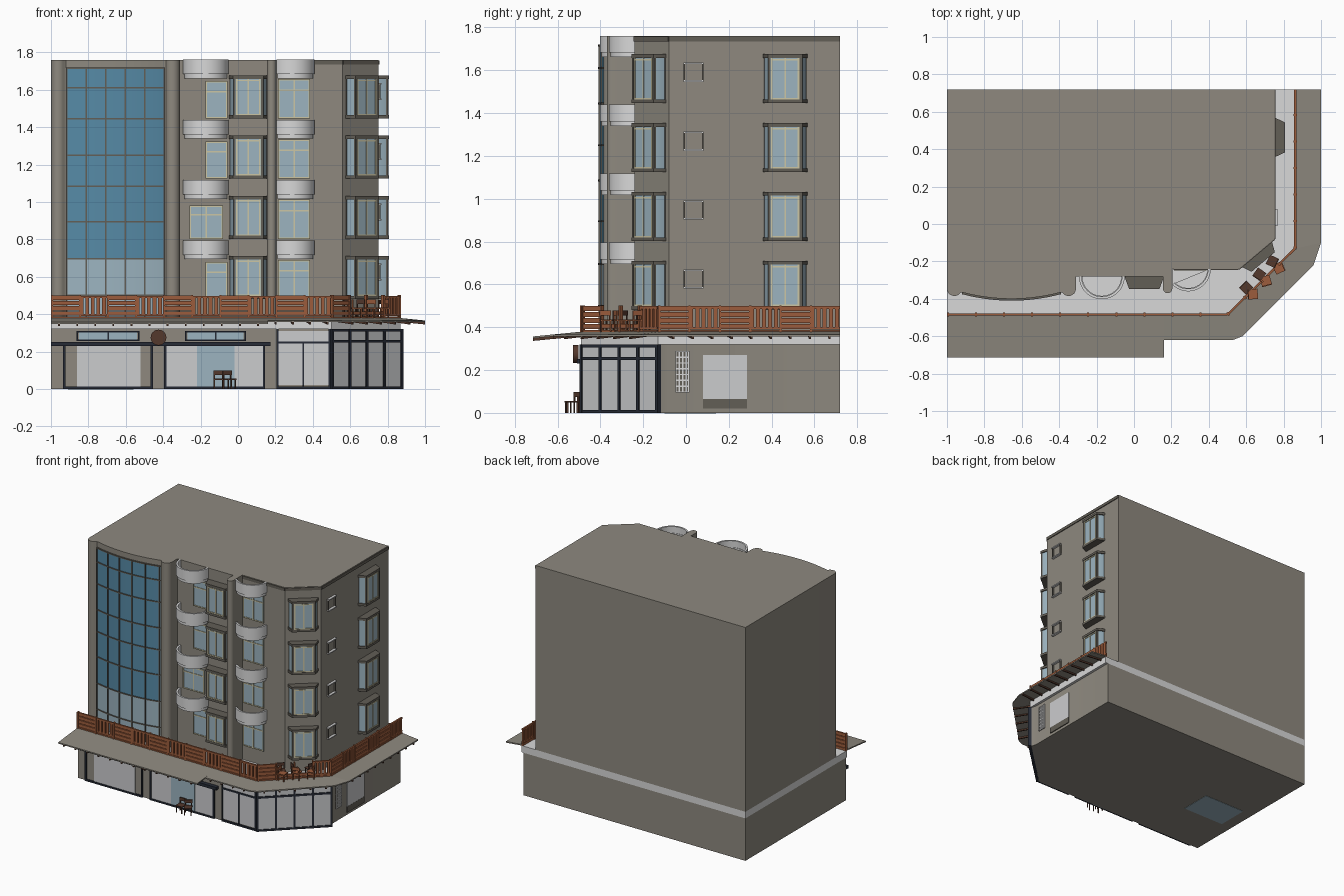
import bpy, bmesh
from math import sin, cos, pi, radians, hypot
from mathutils import Matrix

cube = bpy.data.objects.get("Cube")
if cube:
    bpy.data.objects.remove(cube, do_unlink=True)


def material(name, *rgb):
    lin = [((c / 255 + 0.055) / 1.055) ** 2.4 for c in rgb] + [1]
    m = bpy.data.materials.new(name)
    m.use_nodes = True
    m.diffuse_color = lin
    m.node_tree.nodes["Principled BSDF"].inputs["Base Color"].default_value = lin
    return m


WALL = material("stucco", 142, 137, 127)
WHITE = material("white_concrete", 216, 216, 216)
BLUE = material("curtain_glass", 86, 138, 166)
PALE = material("pale_glass", 156, 180, 192)
SHOP = material("shop_glass", 203, 204, 206)
DARK = material("dark_frame", 38, 43, 54)
WOOD = material("wood", 156, 92, 60)
BROWN = material("dark_wood", 84, 56, 44)
CREAM = material("cream_frame", 204, 198, 165)
CASING = material("casing", 98, 94, 86)
made = []


def build(name, mat, parts, M=Matrix()):
    """Join upright prisms (outline, bottom, top) into one object."""
    bm = bmesh.new()
    for pts, z0, z1 in parts:
        lift = [p[2] if len(p) > 2 else 0 for p in pts]
        lo = [bm.verts.new((p[0], p[1], z0 + d)) for p, d in zip(pts, lift)]
        hi = [bm.verts.new((p[0], p[1], z1 + d)) for p, d in zip(pts, lift)]
        bm.faces.new(lo[::-1])
        bm.faces.new(hi)
        for i in range(len(pts)):
            j = (i + 1) % len(pts)
            bm.faces.new((lo[i], lo[j], hi[j], hi[i]))
    bmesh.ops.recalc_face_normals(bm, faces=bm.faces)
    me = bpy.data.meshes.new(name)
    bm.to_mesh(me)
    bm.free()
    me.materials.append(mat)
    ob = bpy.data.objects.new(name, me)
    ob.matrix_world = M
    bpy.context.collection.objects.link(ob)
    made.append(ob)
    return ob


def box(x0, x1, y0, y1, z0, z1):
    return ([(x0, y0), (x1, y0), (x1, y1), (x0, y1)], z0, z1)


def beam(p, q, t, z0, z1):
    dx, dy = q[0] - p[0], q[1] - p[1]
    k = t / 2 / hypot(dx, dy)
    nx, ny = -dy * k, dx * k
    return ([(p[0] - nx, p[1] - ny), (q[0] - nx, q[1] - ny),
             (q[0] + nx, q[1] + ny), (p[0] + nx, p[1] + ny)], z0, z1)


def lerp(p, q, t):
    return tuple(a + (b - a) * t for a, b in zip(p, q))


def arc(cx, cy, r, a0, a1, n=12):
    angles = [radians(a0 + (a1 - a0) * i / n) for i in range(n + 1)]
    return [(cx + r * cos(a), cy + r * sin(a)) for a in angles]


def at(x, y, z, turn=0):
    return Matrix.Translation((x, y, z)) @ Matrix.Rotation(radians(turn), 4, 'Z')


def bulge(x):
    return -0.365 - 0.035 * (1 - ((x + 0.655) / 0.265) ** 2)


# Main masses
span = [-0.92 + 0.53 * i / 20 for i in range(21)]
tower = ([(-1, 0.72)] + arc(-0.96, -0.345, 0.04, 180, 325, 8)
         + [(x, bulge(x)) for x in span] + arc(-0.35, -0.345, 0.04, 210, 360, 8)
         + [(-0.31, -0.28), (0.155, -0.28)] + arc(0.18, -0.345, 0.025, 180, 360, 8)
         + [(0.205, -0.24), (0.56, -0.24), (0.75, -0.08), (0.75, 0.72)])
build("tower_walls", WALL, [(tower, 0.37, 1.76)])
base = [(-1, 0.72), (-1, -0.48), (0.5, -0.48), (0.865, -0.13), (0.85, -0.085), (0.85, 0.72)]
build("ground_floor_walls", WALL, [(base, 0, 0.32)])
edge = [(-1, -0.49), (0.5, -0.49), (0.87, -0.13), (0.87, 0.72)]
build("terrace_slab", WHITE, [([(-1, 0.72)] + edge, 0.32, 0.37)])
build("roof_trim", CASING, [beam((0.21, -0.241), (0.56, -0.241), 0.01, 1.735, 1.757),
                            beam((0.56, -0.241), (0.751, -0.08), 0.01, 1.735, 1.757),
                            beam((0.751, -0.08), (0.751, 0.72), 0.01, 1.735, 1.757)])
build("floor_light", PALE, [box(-0.91, -0.56, -0.1, 0.14, -0.002, 0.002)])

# Curved curtain wall
def strip(z0, z1, off):
    return ([(x, bulge(x) - off) for x in span] + [(x, bulge(x) + 0.01) for x in span[::-1]], z0, z1)


build("curtain_glass", BLUE, [strip(0.695, 1.715, 0.004)])
build("curtain_lower_glass", PALE, [strip(0.37, 0.695, 0.004)])
bars = [strip(z - 0.004, z + 0.004, 0.01) for z in (0.5, 0.695, 0.895, 1.085, 1.25, 1.445, 1.61, 1.715)]
for i in range(6):
    x = -0.915 + 0.104 * i
    bars.append(box(x - 0.004, x + 0.004, bulge(x) - 0.011, bulge(x) + 0.02, 0.37, 1.715))
build("curtain_mullions", CASING, bars)


# Windows: local x along the wall, local -y outward
def window(name, w, h, M, columns=2):
    build(name + "_pane", PALE, [box(-w / 2, w / 2, -0.005, 0.005, 0, h)], M)
    f = [box(-w / 2, w / 2, -0.009, 0, z, z + 0.008) for z in (0, h * 0.7, h - 0.008)]
    for i in range(columns + 1):
        x = -w / 2 + (w - 0.008) * i / columns
        f.append(box(x, x + 0.008, -0.009, 0, 0, h))
    build(name + "_frame", CREAM, f, M)


def bay(name, depth, M):
    def outline(g):
        return [(-0.098 - g, 0.02), (-0.098 - g, -g), (-0.075 - g, -depth - g),
                (0.075 + g, -depth - g), (0.098 + g, -g), (0.098 + g, 0.02)]
    build(name + "_glass", PALE, [(outline(0), 0.01, 0.22)], M)
    build(name + "_caps", CASING, [(outline(0.006), 0, 0.018), (outline(0.006), 0.212, 0.23)], M)
    posts = [box(x - 0.006, x + 0.006, y - 0.003, y + 0.01, 0.01, 0.22)
             for s in (-1, 1) for x, y in ((s * 0.095, 0), (s * 0.074, -depth))]
    build(name + "_posts", CASING, posts, M)
    f = [box(x - 0.004, x + 0.004, -depth - 0.004, -depth + 0.01, 0.018, 0.212) for x in (-0.062, 0, 0.062)]
    f += [box(-0.062, 0.062, -depth - 0.004, -depth + 0.01, z, z + 0.007) for z in (0.018, 0.2)]
    build(name + "_frame", CREAM, f, M)


def balcony(name, cx, cy, r, a0, a1, z):
    def shell(ro, ri):
        return arc(cx, cy, ro, a0, a1, 24) + arc(cx, cy, ri, a1, a0, 24)
    build(name, WHITE, [(arc(cx, cy, r - 0.008, a0, a1, 24), z, z + 0.02),
                        (shell(r - 0.008, r - 0.018), z, z + 0.05),
                        (shell(r, r - 0.014), z + 0.022, z + 0.1)])


for i in range(4):
    z = 0.48 + 0.322 * i
    n = f"_floor_{i + 1}"
    bay("front_bay" + n, 0.062, at(0.055, -0.28, z))
    bay("corner_bay" + n, 0.05, at(0.655, -0.16, z, 40))
    bay("side_bay" + n, 0.05, at(0.75, 0.463, z, 90))
    balcony("left_balcony" + n, -0.172, -0.28, 0.122, 180, 360, 0.695 + 0.322 * i)
    balcony("right_balcony" + n, 0.29, -0.24, 0.12, 225, 360, 0.695 + 0.322 * i)
    if i == 1:
        window("left_window" + n, 0.18, 0.18, at(-0.17, -0.28, z))
    else:
        window("left_window" + n, 0.12, 0.2, at(-0.115, -0.28, z), 1)
    window("right_window" + n, 0.17, 0.21, at(0.3, -0.24, z))
    M = at(0.75, 0.035, z + 0.1, 90)
    build("small_window_sills" + n, WHITE, [box(-0.046, 0.046, -0.018, 0, h, h + 0.008) for h in (0, 0.082)], M)
    build("small_window_sides" + n, CASING, [box(x, x + 0.006, -0.012, 0, 0, 0.09) for x in (-0.046, 0.04)], M)

# Sloping canopy with joists
IN = [(-1, -0.49, 0), (0.16, -0.49, 0), (0.5, -0.49, 0), (0.87, -0.13, 0), (0.87, 0.72, 0)]
left = [IN[0], (-1, -0.715, -0.022), (0.16, -0.715, -0.022), IN[1]]
front = [IN[1], (0.16, -0.62, -0.013), (0.53, -0.62, -0.013), IN[2]]
corner = [IN[2], (0.53, -0.62, -0.013), (0.58, -0.6, -0.013), (0.96, -0.22, -0.013), (1, -0.1, -0.013), IN[3]]
side = [IN[3], (1, -0.1, -0.013), (1, 0.72, -0.013), IN[4]]
build("canopy", WALL, [(p, 0.37, 0.379) for p in (left, front, corner, side)])
joists = []
for a, b, c, d, n in ((IN[0], IN[1], left[1], left[2], 12), (IN[1], IN[2], front[1], front[2], 4),
                      (IN[2], IN[3], corner[2], corner[3], 5), (IN[3], IN[4], side[1], side[2], 9)):
    for i in range(n):
        t, u = (i + 0.4) / n, (i + 0.5) / n
        joists.append(([lerp(a, b, t), lerp(c, d, t), lerp(c, d, u), lerp(a, b, u)], 0.358, 0.37))
build("canopy_joists", BROWN, joists)

# Terrace fence: alternating panels of level and upright slats
def fence(p, q, n, skip=()):
    parts = [beam(p, q, 0.012, 0.37, 0.388)]
    for i in range(n):
        a, b = lerp(p, q, i / n), lerp(p, q, (i + 1) / n)
        if i in skip:
            parts.append(beam(a, b, 0.012, 0.395, 0.415))
        elif i % 2 == 0:
            parts += [beam(a, b, 0.012, 0.392 + 0.028 * k, 0.415 + 0.028 * k) for k in range(4)]
        else:
            parts += [beam(a, b, 0.012, z, z + 0.012) for z in (0.39, 0.486)]
            parts += [beam(lerp(a, b, (k + 0.12) / 5), lerp(a, b, (k + 0.78) / 5), 0.012, 0.39, 0.495)
                      for k in range(5)]
        parts.append(beam(a, lerp(a, b, 0.07), 0.02, 0.37, 0.502))
    return parts


E = [(-1, -0.484), (0.5, -0.484), (0.862, -0.13), (0.862, 0.72)]
build("terrace_fence", WOOD, fence(E[0], E[1], 10) + fence(E[1], E[2], 4, (1, 2)) + fence(E[2], E[3], 6))


# Seats on the terrace and by the entrance
def chair(name, mat, M):
    legs = [box(x, x + 0.006, y, y + 0.006, 0, 0.05) for x in (-0.025, 0.019) for y in (-0.025, 0.019)]
    build(name, mat, legs + [box(-0.027, 0.027, -0.027, 0.027, 0.048, 0.055),
                             box(-0.027, 0.027, 0.021, 0.027, 0.075, 0.098),
                             box(-0.025, -0.019, 0.021, 0.027, 0.05, 0.098),
                             box(0.019, 0.025, 0.021, 0.027, 0.05, 0.098)], M)


for i in range(2):
    chair(f"entrance_chair_{i + 1}", BROWN, at(-0.105 + 0.06 * i, -0.53, 0, 30 * i))
for i in range(6):
    x, y = lerp((0.6, -0.34), (0.74, -0.2), i // 2 / 2)
    off = 0.035 * (i % 2)
    chair(f"terrace_chair_{i + 1}", (BROWN, WOOD)[i % 2], at(x + off, y - off, 0.38, 45 + 50 * i))

# Shop front
Y = -0.48
build("shop_panes", SHOP, [box(a, b, Y - 0.006, Y, 0.01, 0.235) for a, b in
                           ((-0.86, -0.52), (-0.39, -0.22), (-0.02, 0.14))]
      + [box(0.21, 0.49, Y - 0.006, Y, 0.02, 0.31)])
build("entrance_and_transoms", PALE, [box(-0.22, -0.02, Y - 0.007, Y, 0, 0.235)]
      + [box(a, b, Y - 0.006, Y, 0.262, 0.305) for a, b in ((-0.85, -0.54), (-0.27, 0.03))])
frames = [box(-1, 0.175, Y - 0.03, Y, 0.23, 0.252)]
for a, b, z in ((-0.935, -0.455, 0.23), (-0.395, 0.145, 0.23), (0.205, 0.495, 0.32)):
    frames += [box(x, x + 0.012, Y - 0.012, Y, 0, z) for x in (a, b - 0.012)]
    frames.append(box(a, b, Y - 0.012, Y, 0, 0.012))
for a, b in ((-0.86, -0.53), (-0.28, 0.04)):
    frames += [box(a, b, Y - 0.012, Y, z, z + 0.008) for z in (0.256, 0.303)]
    frames += [box(a + (b - a) * k / 2 - 0.004, a + (b - a) * k / 2 + 0.004, Y - 0.012, Y, 0.256, 0.31)
               for k in range(3)]
frames += [box(0.205, 0.495, Y - 0.012, Y, 0.243, 0.255), box(0.345, 0.353, Y - 0.012, Y, 0, 0.25)]
build("shop_frames", DARK, frames)

# Glazed corner
A, B = (0.5, -0.484), (0.87, -0.13)
build("corner_glass", SHOP, [beam(A, B, 0.01, 0.01, 0.32)])
mull = [beam(A, B, 0.022, z, z + 0.014) for z in (0, 0.248, 0.306)]
for i in range(5):
    mull.append(beam(lerp(A, B, i / 4 - 0.015), lerp(A, B, i / 4 + 0.015), 0.024, 0, 0.32))
build("corner_frames", DARK, mull)

# Side wall window and grille
build("side_display_window", SHOP, [box(0.85, 0.856, 0.08, 0.285, 0.065, 0.27)])
build("side_window_sill", CASING, [box(0.85, 0.857, 0.08, 0.285, 0.02, 0.065)])
build("side_grille_back", CASING, [box(0.85, 0.853, -0.05, 0.015, 0.095, 0.29)])
build("side_grille", WHITE, [box(0.85, 0.858, y, y + 0.006, 0.095, 0.29) for y in (-0.05, -0.034, -0.018, -0.002, 0.01)]
      + [box(0.85, 0.858, -0.05, 0.016, 0.095 + 0.027 * k, 0.101 + 0.027 * k) for k in range(8)])

# Round hanging sign
sign = build("round_sign", BROWN, [(arc(0, 0, 0.042, 0, 345, 23), -0.012, 0.012)],
             Matrix.Translation((-0.425, -0.515, 0.275)) @ Matrix.Rotation(pi / 2, 4, 'X'))

# Smooth the curved parts, keep the corners sharp
for ob in bpy.context.selected_objects:
    ob.select_set(False)
for ob in made:
    ob.select_set(True)
bpy.context.view_layer.objects.active = made[0]
bpy.ops.object.shade_smooth_by_angle(angle=radians(30))
